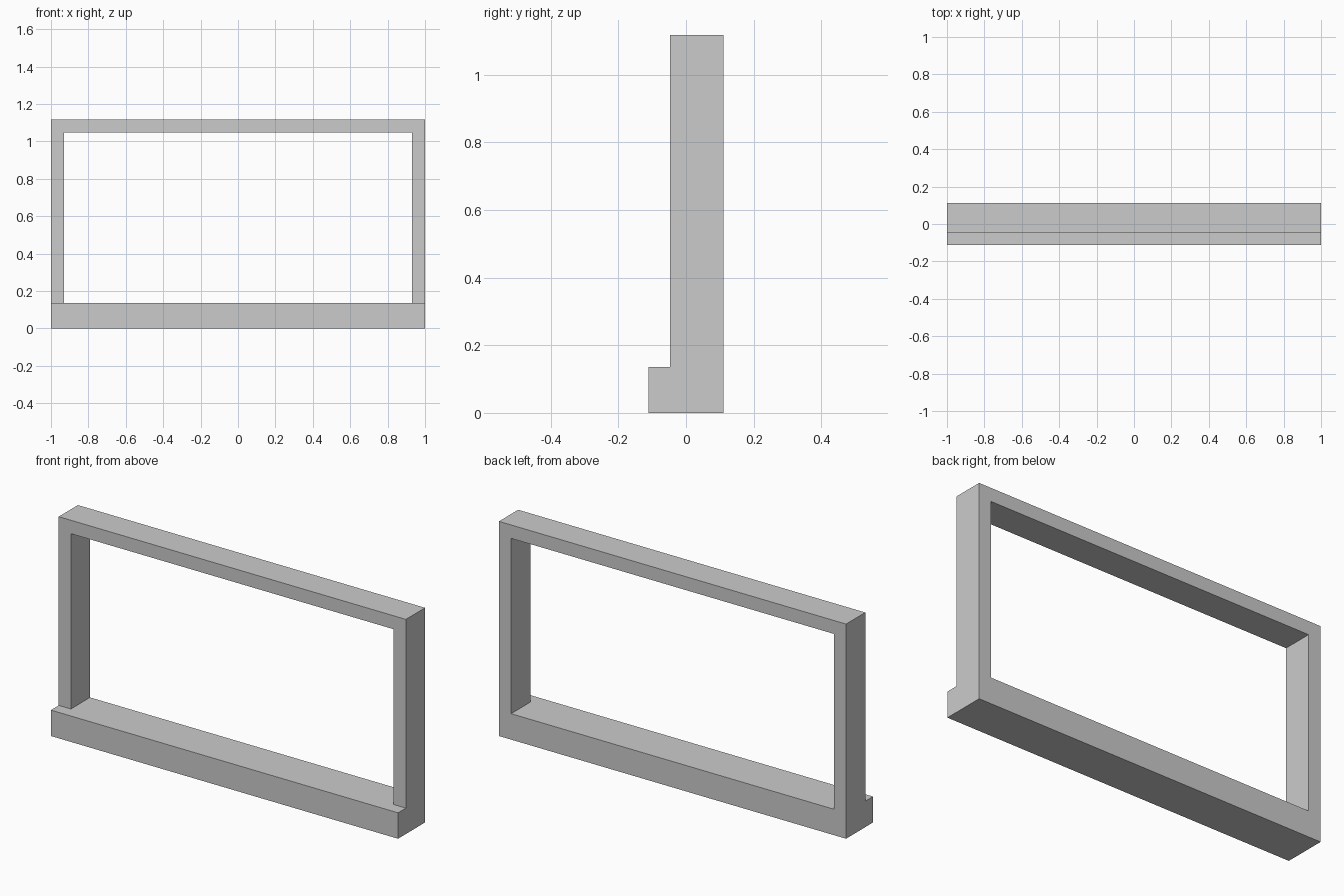
import bpy, bmesh
from mathutils import Vector

if "Cube" in bpy.data.objects:
    bpy.data.objects.remove(bpy.data.objects["Cube"])

HALF_W, BACK = 1.0, 0.111
SILL_FRONT, SILL_TOP = -0.111, 0.135
FRAME_FRONT, FRAME_TOP = -0.047, 1.118
BAR = 0.07


def extrude_profile(name, points, y_front, y_back):
    """Extrude an x-z outline from y_front to y_back."""
    bm = bmesh.new()
    face = bm.faces.new([bm.verts.new((x, y_front, z)) for x, z in points])
    result = bmesh.ops.extrude_face_region(bm, geom=[face])
    verts = [v for v in result["geom"] if isinstance(v, bmesh.types.BMVert)]
    bmesh.ops.translate(bm, verts=verts, vec=Vector((0, y_back - y_front, 0)))
    bmesh.ops.recalc_face_normals(bm, faces=bm.faces)
    mesh = bpy.data.meshes.new(name)
    bm.to_mesh(mesh)
    bm.free()
    obj = bpy.data.objects.new(name, mesh)
    bpy.context.collection.objects.link(obj)
    return obj


# Deep sill along the bottom, projecting at the front
extrude_profile("window_sill",
                [(-HALF_W, 0), (HALF_W, 0), (HALF_W, SILL_TOP), (-HALF_W, SILL_TOP)],
                SILL_FRONT, BACK)

# Two jambs and the head as one continuous arch standing on the sill
inner = HALF_W - BAR
right = [(inner, FRAME_TOP - BAR), (inner, SILL_TOP), (HALF_W, SILL_TOP), (HALF_W, FRAME_TOP)]
left = [(-x, z) for x, z in reversed(right)]
extrude_profile("window_frame", right + left, FRAME_FRONT, BACK)
